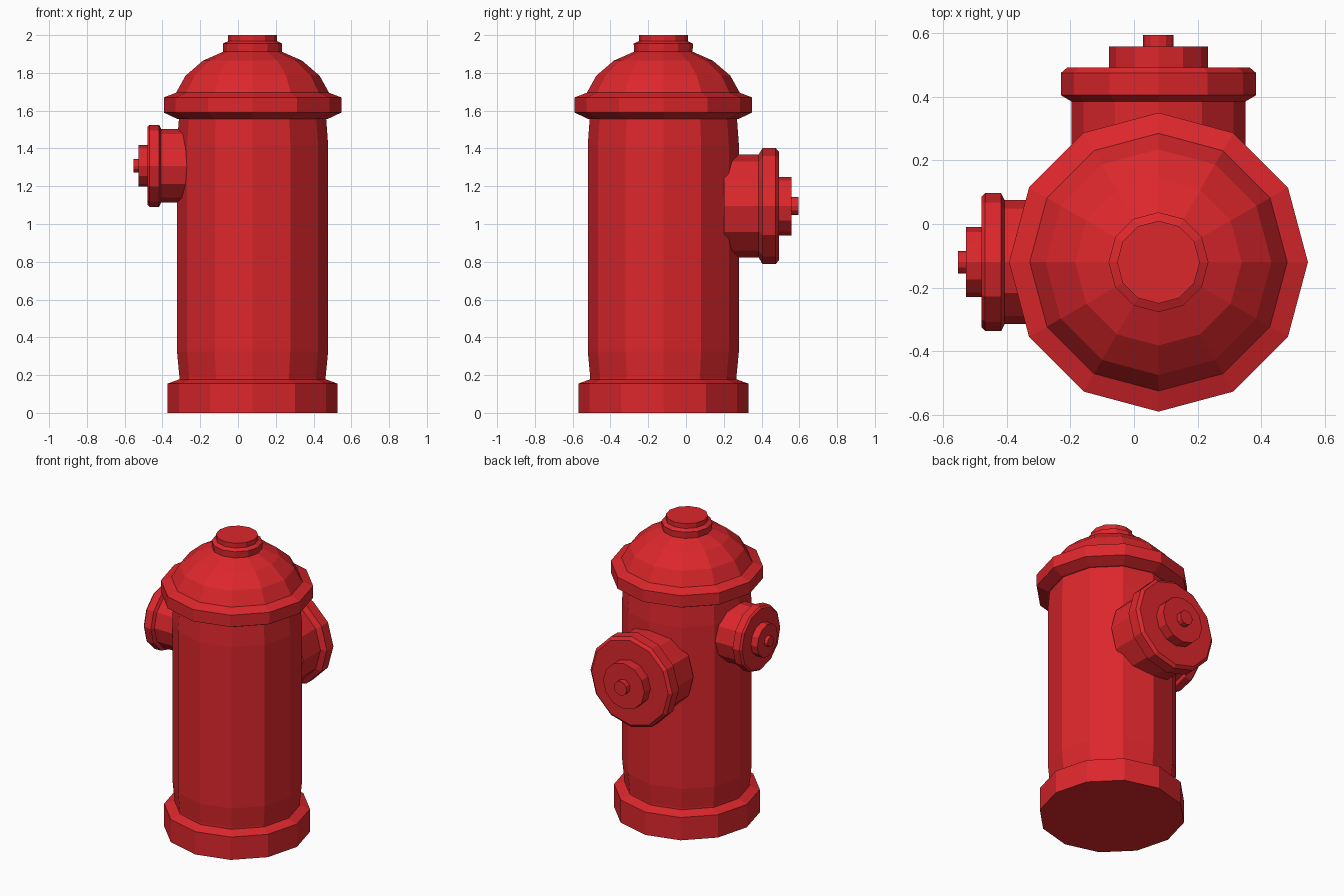
import bpy, bmesh
from math import sin, cos, pi
from mathutils import Matrix

if "Cube" in bpy.data.objects:
    bpy.data.objects.remove(bpy.data.objects["Cube"])

CX, CY = 0.077, -0.12   # hydrant axis
SIDES = 12

red = bpy.data.materials.new("red_paint")
red.diffuse_color = (0.72, 0.02, 0.025, 1)
red.use_nodes = True
red.node_tree.nodes["Principled BSDF"].inputs["Base Color"].default_value = red.diffuse_color


def lathe(name, profile, matrix):
    """Flat-shaded solid of revolution about local z from (radius, height) points."""
    bm = bmesh.new()
    rings = [[bm.verts.new((r * cos(2 * pi * i / SIDES), r * sin(2 * pi * i / SIDES), h))
              for i in range(SIDES)] for r, h in profile]
    for a, b in zip(rings, rings[1:]):
        for i in range(SIDES):
            j = (i + 1) % SIDES
            bm.faces.new((a[i], a[j], b[j], b[i]))
    bm.faces.new(rings[0][::-1])
    bm.faces.new(rings[-1])
    bmesh.ops.recalc_face_normals(bm, faces=bm.faces)
    mesh = bpy.data.meshes.new(name)
    bm.to_mesh(mesh)
    bm.free()
    mesh.materials.append(red)
    obj = bpy.data.objects.new(name, mesh)
    obj.matrix_world = matrix
    bpy.context.collection.objects.link(obj)
    return obj


# Barrel with foot, collar, dome and top nut
axis = Matrix.Translation((CX, CY, 0))
lathe("barrel", [
    (0.45, 0), (0.45, 0.155), (0.387, 0.178), (0.387, 0.19), (0.40, 0.325),
    (0.40, 1.42), (0.39, 1.555),
    (0.40, 1.557), (0.47, 1.59), (0.47, 1.67), (0.405, 1.695),
    (0.355, 1.785), (0.262, 1.865), (0.155, 1.912),
    (0.157, 1.955), (0.13, 1.968), (0.13, 2.0)], axis)

# Large outlet pointing back
lathe("back_outlet", [
    (0.273, 0.32), (0.273, 0.505), (0.307, 0.525), (0.307, 0.595), (0.287, 0.612),
    (0.155, 0.612), (0.155, 0.678), (0.048, 0.678), (0.048, 0.715)],
    Matrix.Translation((CX, CY, 1.095)) @ Matrix.Rotation(-pi / 2, 4, 'X'))

# Small outlet pointing left
lathe("left_outlet", [
    (0.195, 0.32), (0.195, 0.484), (0.217, 0.495), (0.217, 0.545), (0.205, 0.557),
    (0.11, 0.557), (0.11, 0.605), (0.035, 0.605), (0.035, 0.63)],
    Matrix.Translation((CX, CY, 1.308)) @ Matrix.Rotation(-pi / 2, 4, 'Y'))
